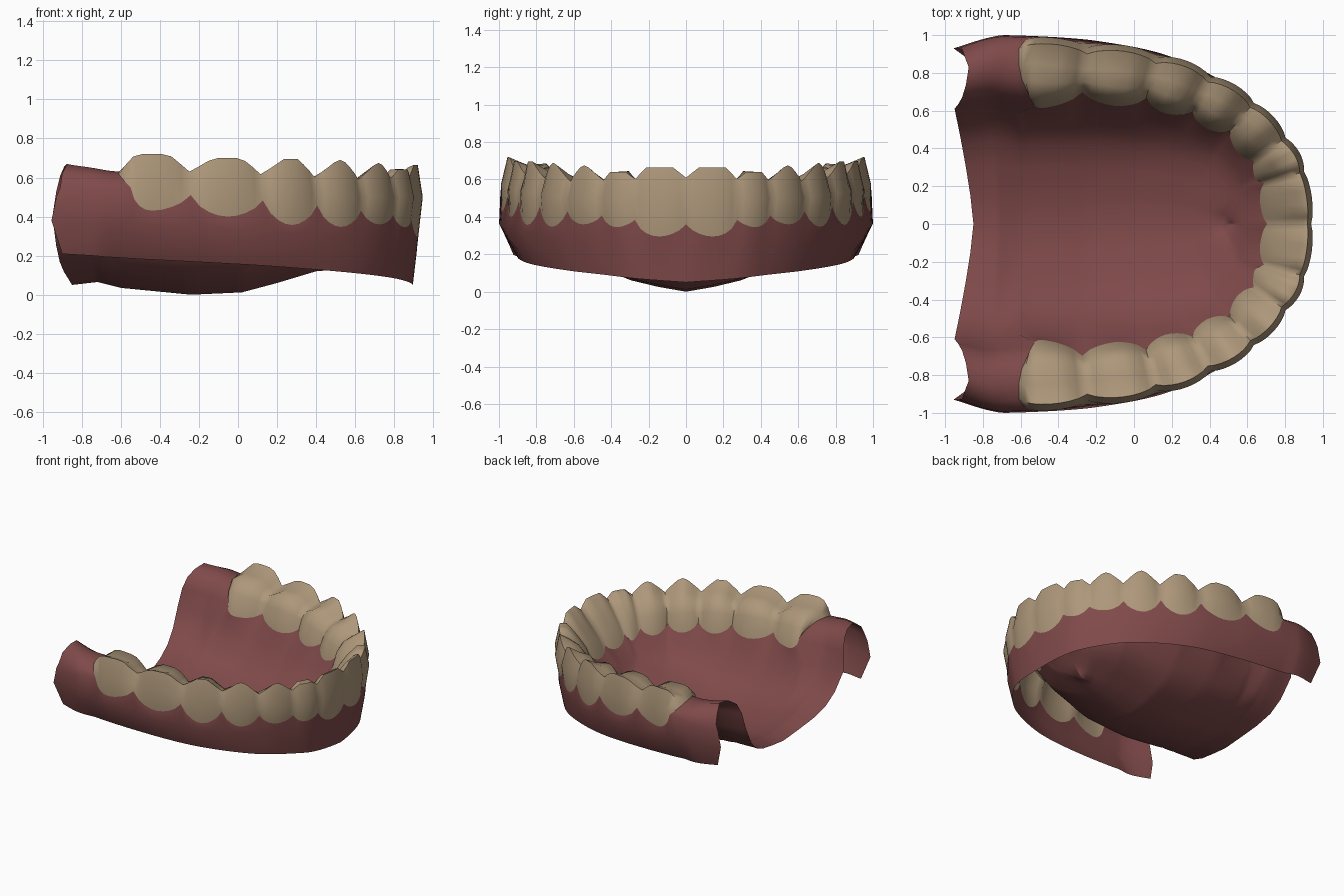
import bpy, math
from mathutils import Vector

if "Cube" in bpy.data.objects:
    bpy.data.objects.remove(bpy.data.objects["Cube"])

N = 8  # columns per tooth

# Outer arch path: tooth boundaries from the front midline to the back end
ARCH = [(.93, 0), (.895, .275), (.80, .455), (.635, .64), (.41, .79),
        (.13, .905), (-.24, .97), (-.61, .998), (-.75, .998), (-.91, .945)]
# Palate centre line (x, z) matching each arch station
SPINE = [(.50, .13), (.46, .125), (.40, .12), (.30, .09), (.20, .06),
         (.02, .012), (-.24, 0), (-.6, .035), (-.72, .065), (-.85, .05)]
# Palate curve: (fraction towards the centre line, remaining height fraction)
VAULT = [(.15, .58), (.3, .34), (.5, .19), (.75, .08), (1, 0)]
# Cross-sections (inward distance, z): outer bottom, over the ridge, to the inner gum
KNOTS = [0, 3, 6, 7, 9]
SECTIONS = [
    [(.035, .05), (.015, .22), (.008, .36), (-.008, .50), (.012, .61),
     (.035, .60), (.10, .53), (.17, .45), (.225, .38), (.325, .27)],
    [(.045, .11), (.005, .29), (.008, .43), (0, .50), (.03, .59),
     (.09, .575), (.135, .55), (.17, .49), (.195, .42), (.30, .27)],
    [(.085, .17), (-.005, .34), (.015, .51), (.035, .56), (.07, .63),
     (.15, .61), (.215, .60), (.25, .55), (.275, .48), (.385, .32)],
    [(.095, .19), (0, .36), (.01, .55), (.03, .58), (.07, .615),
     (.15, .63), (.23, .625), (.305, .58), (.35, .51), (.415, .36)],
    [(.055, .21), (.015, .38), (.015, .50), (.02, .55), (.05, .62),
     (.115, .67), (.21, .655), (.275, .61), (.31, .53), (.335, .40)],
]
# Per tooth, central incisor to last molar: cusp height, gum scallop depth, cusp sharpness
PEAK = [.665, .64, .675, .69, .695, .70, .72]
DIP = [.295, .345, .36, .347, .357, .40, .43]
SHARP = [4, 4, 2.3, 2.3, 2.7, 3.2, 3.5]
# Ragged back edge: x shift of each row at the end
END_X = [.01, -.045, -.02, 0, .01, .035, .02, 0, -.02, -.04]
# Rounded back of the last molar
HEEL_X = {2: .06, 3: .03, 6: .015, 7: .05, 8: .09}


def lerp(a, b, t):
    return a + (b - a) * t


def arch(u):
    """Catmull-Rom point on the arch path."""
    i = min(int(u), 8)
    t = u - i

    def p(k):
        if k < 0:
            return Vector((ARCH[1][0], -ARCH[1][1]))
        return Vector(ARCH[min(k, 9)])
    a, b, c, d = p(i - 1), p(i), p(i + 1), p(i + 2)
    return .5 * (2 * b + (c - a) * t + (2 * a - 5 * b + 4 * c - d) * t * t
                 + (3 * b - a - 3 * c + d) * t ** 3)


def column(n):
    """All points of one cross-section, from outer bottom to palate centre."""
    u = n / N
    pos = arch(u)
    if u >= 7:
        inward = Vector((0, -1))
    else:
        tan = (arch(u + .02) - (arch(u - .02) if u > 0 else arch(u))).normalized()
        inward = Vector((-tan.y, tan.x)) if u > 0 else Vector((-1, 0))
    k = max(i for i in range(4) if KNOTS[i] <= u)
    f = (u - KNOTS[k]) / (KNOTS[k + 1] - KNOTS[k])
    tooth, t = int(u), u - int(u)
    pts = []
    for r in range(10):
        d, z = (lerp(SECTIONS[k][r][c], SECTIONS[k + 1][r][c], f) for c in (0, 1))
        if u < 7:
            swell = math.sin(math.pi * t) ** .7 if t > 0 else 0
            cusp = min(1, SHARP[tooth] * min(t, 1 - t))
            back = min(1, tooth / 5)
            d += swell * [0, 0, -.006, -.014 - .018 * back, -.008 - .027 * back,
                          -.005, .02, .03 + .02 * back, .035 + .025 * back, 0][r]
            if r == 2:
                z = lerp(z, DIP[tooth], swell)
            elif r == 4:
                z = lerp(z, PEAK[tooth], cusp)
            else:
                z += cusp * {5: .055, 6: .01 + .06 * back, 7: .03 * back}.get(r, 0)
                z -= swell * {8: .055}.get(r, 0)
        q = pos + inward * d
        x = q.x + END_X[r] * max(0, u - 8) + HEEL_X.get(r, 0) * max(0, 1 - 2 * abs(u - 7))
        pts.append(Vector((x, q.y if n else 0, z)))
    # palate curves down to the centre line, gentler behind the front teeth
    i = min(int(u), 8)
    sx, sz = (lerp(SPINE[i][c], SPINE[i + 1][c], u - i) for c in (0, 1))
    j = pts[-1]
    for s, h in VAULT:
        h = lerp(1 - s, h, min(1, u / 5))
        pts.append(Vector((lerp(j.x, sx, 1 - (1 - s) ** 1.3), j.y * (1 - s),
                           sz + (j.z - sz) * h)))
    return pts


GRID = [column(n) for n in range(9 * N + 1)]


def is_tooth(n, r):
    return n < 7 * N and 2 <= r < 8


def make_part(name, color, keep, angle):
    """Mesh of the kept grid cells, mirrored to the other side of the jaw."""
    ids, verts, faces = {}, [], []
    for n in range(len(GRID) - 1):
        for r in range(len(GRID[0]) - 1):
            if not keep(n, r):
                continue
            face = []
            for key in ((n, r), (n + 1, r), (n + 1, r + 1), (n, r + 1)):
                if key not in ids:
                    ids[key] = len(verts)
                    verts.append(GRID[key[0]][key[1]])
                face.append(ids[key])
            faces.append(face)
    mesh = bpy.data.meshes.new(name)
    mesh.from_pydata(verts, [], faces)
    mat = bpy.data.materials.new(name + "_color")
    mat.diffuse_color = (*color, 1)
    mat.use_nodes = True
    mat.node_tree.nodes["Principled BSDF"].inputs["Base Color"].default_value = mat.diffuse_color
    mesh.materials.append(mat)
    obj = bpy.data.objects.new(name, mesh)
    bpy.context.collection.objects.link(obj)
    bpy.ops.object.select_all(action='DESELECT')
    obj.select_set(True)
    bpy.context.view_layer.objects.active = obj
    bpy.ops.object.shade_smooth_by_angle(angle=math.radians(angle))
    mod = obj.modifiers.new("mirror", 'MIRROR')
    mod.use_axis = (False, True, False)
    mod.merge_threshold = .0005
    return obj


# Gums with palate, and the row of teeth
make_part("gums", (.215, .068, .068), lambda n, r: not is_tooth(n, r), 60)
make_part("teeth", (.42, .31, .195), is_tooth, 65)
